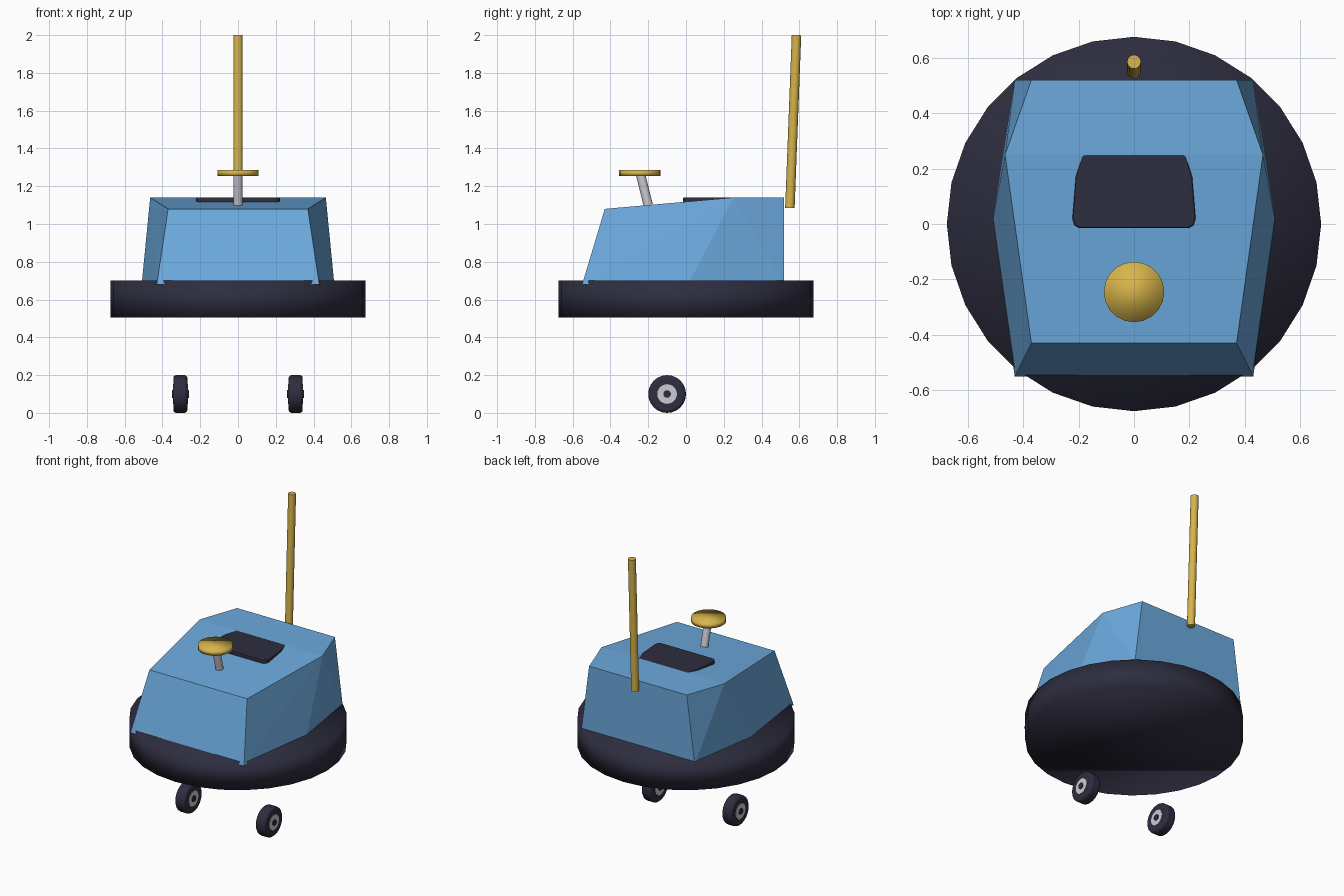
import bpy, bmesh, math
from mathutils import Vector

cube = bpy.data.objects.get("Cube")
if cube:
    bpy.data.objects.remove(cube, do_unlink=True)


def material(name, rgb):
    m = bpy.data.materials.new(name)
    m.use_nodes = True
    m.diffuse_color = (*rgb, 1)
    m.node_tree.nodes["Principled BSDF"].inputs["Base Color"].default_value = (*rgb, 1)
    return m


BLUE = material("sky blue", (0.15, 0.40, 0.73))
DARK = material("dark rubber", (0.027, 0.026, 0.05))
GOLD = material("gold", (0.68, 0.46, 0.07))
GREY = material("light grey", (0.60, 0.60, 0.65))


def add_mesh(name, bm, mat):
    bmesh.ops.recalc_face_normals(bm, faces=bm.faces)
    me = bpy.data.meshes.new(name)
    bm.to_mesh(me)
    bm.free()
    me.materials.append(mat)
    ob = bpy.data.objects.new(name, me)
    bpy.context.collection.objects.link(ob)
    return ob


def rod(name, start, end, radius, mat, sides=16, smooth_caps=False, bevel=0):
    """Cylinder running between two points."""
    start, end = Vector(start), Vector(end)
    axis = end - start
    bpy.ops.mesh.primitive_cylinder_add(vertices=sides, radius=radius, depth=axis.length,
                                        location=(start + end) / 2)
    ob = bpy.context.object
    ob.name = name
    ob.rotation_euler = axis.to_track_quat("Z", "Y").to_euler()
    ob.data.materials.append(mat)
    if bevel:
        mod = ob.modifiers.new("round", "BEVEL")
        mod.width, mod.segments = bevel, 3
    if smooth_caps:
        bpy.ops.object.shade_smooth()
    else:
        bpy.ops.object.shade_smooth_by_angle(angle=math.radians(40))
    return ob


# Round bumper, softly shaded over its rim
rod("bumper", (0, 0, 0.505), (0, 0, 0.7), 0.675, DARK, 28, smooth_caps=True)

# Faceted body: six-sided footprint leaning in to a bent top
bottom_half = [(0.43, -0.55, 0.68), (0.51, 0.01, 0.68), (0.43, 0.52, 0.68)]
top_half = [(0.37, -0.43, 1.08), (0.465, 0.25, 1.14), (0.37, 0.52, 1.14)]
bm = bmesh.new()
low_l, top_l = ([bm.verts.new(p) for p in half] for half in (bottom_half, top_half))
low_r, top_r = ([bm.verts.new((-x, y, z)) for x, y, z in half]
                for half in (bottom_half, top_half))
for low, top in ((low_l, top_l), (low_r, top_r)):
    bm.faces.new((low[0], low[1], top[1]))
    bm.faces.new((low[0], top[1], top[0]))
    bm.faces.new((low[1], low[2], top[1]))
    bm.faces.new((low[2], top[2], top[1]))
for i in (0, 1):
    bm.faces.new((top_l[i], top_l[i + 1], top_r[i + 1], top_r[i]))
for i in (0, 2):
    bm.faces.new((low_l[i], top_l[i], top_r[i], low_r[i]))
bm.faces.new(low_l + low_r[::-1])
add_mesh("body", bm, BLUE)

# Seat pad sunk into the sloping top
outline = [(0.195, -0.015), (0.215, -0.005), (0.222, 0.02), (0.21, 0.17), (0.185, 0.25)]
outline += [(-x, y) for x, y in reversed(outline)]
bm = bmesh.new()
pad = bm.faces.new([bm.verts.new((x, y, 1.08)) for x, y in outline])
raised = bmesh.ops.extrude_face_region(bm, geom=[pad])["geom"]
for v in raised:
    if isinstance(v, bmesh.types.BMVert):
        v.co.z = 1.1415
seat = add_mesh("seat", bm, DARK)
mod = seat.modifiers.new("soft_edge", "BEVEL")
mod.width, mod.segments = 0.006, 2

# Steering column and wheel
rod("steering_column", (0, -0.2, 1.1), (0, -0.24, 1.26), 0.025, GREY)
rod("steering_wheel", (0, -0.245, 1.255), (0, -0.245, 1.285), 0.109, GOLD, 20, smooth_caps=True)

# Rear power pole
rod("power_pole", (0, 0.55, 1.085), (0, 0.585, 2.0), 0.025, GOLD)

# Two wheels under the bumper
for side, x in (("left", 0.305), ("right", -0.305)):
    for part, half, radius, mat, bevel in (("tyre", 0.037, 0.1, DARK, 0.015),
                                           ("hub", 0.039, 0.052, GREY, 0),
                                           ("axle", 0.045, 0.02, DARK, 0)):
        rod(f"{side}_{part}", (x - half, -0.1, 0.1), (x + half, -0.1, 0.1),
            radius, mat, 24, bevel=bevel)
